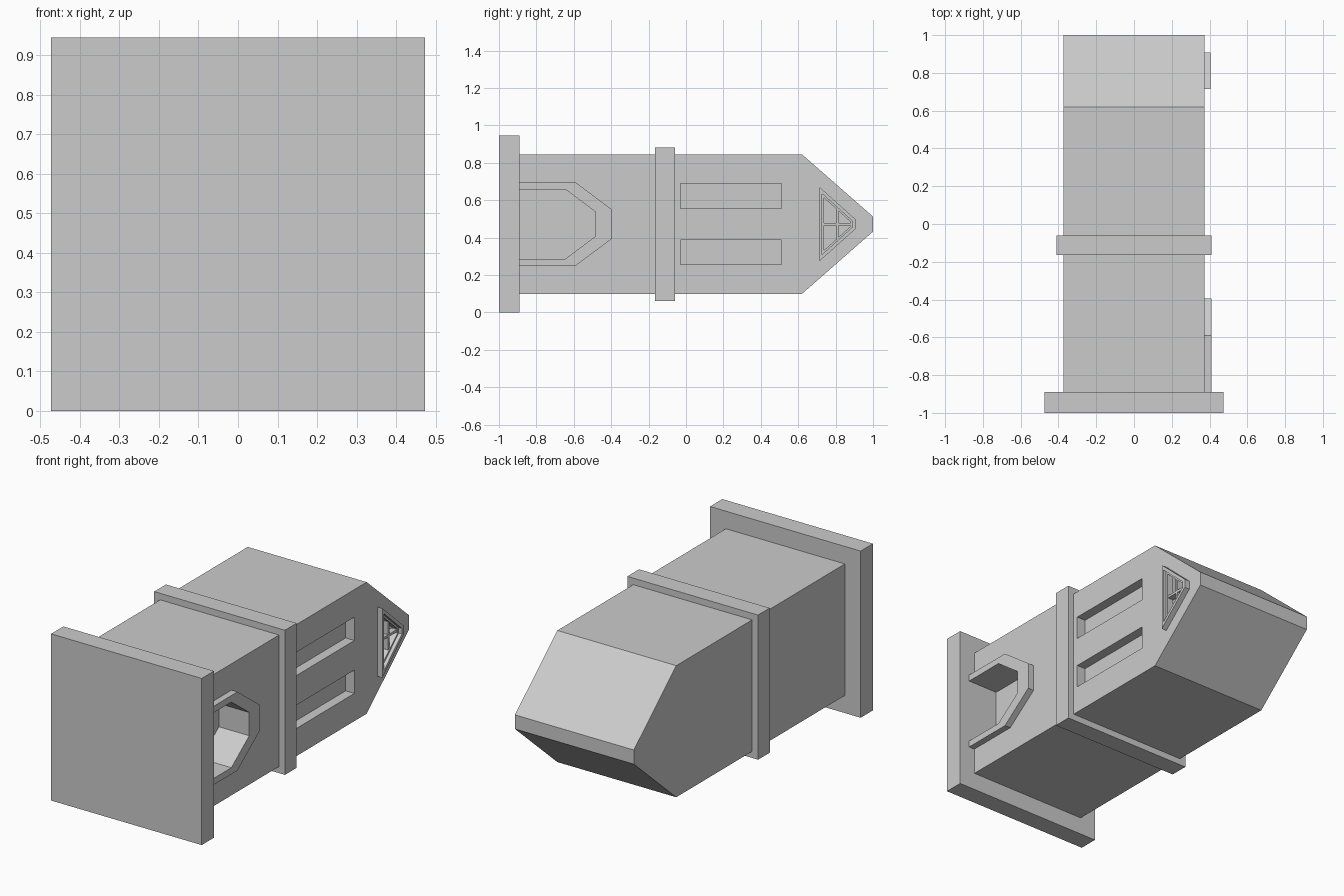
import bpy, bmesh

cube = bpy.data.objects.get("Cube")
if cube:
    bpy.data.objects.remove(cube, do_unlink=True)

stone = bpy.data.materials.new("light_grey")
stone.use_nodes = True
grey = (0.6, 0.6, 0.6, 1)
stone.diffuse_color = grey
stone.node_tree.nodes["Principled BSDF"].inputs["Base Color"].default_value = grey

MID = 0.4725   # height of the horizontal symmetry plane
WALL = 0.373   # half width of the tower body


def finish(name, bm):
    bmesh.ops.recalc_face_normals(bm, faces=bm.faces)
    mesh = bpy.data.meshes.new(name)
    bm.to_mesh(mesh)
    bm.free()
    mesh.materials.append(stone)
    obj = bpy.data.objects.new(name, mesh)
    bpy.context.collection.objects.link(obj)
    return obj


def mirrored(half):
    """Complete a (y, half height) outline below the symmetry plane."""
    return [(y, MID + h) for y, h in half] + [(y, MID - h) for y, h in reversed(half)]


def prism(name, outline, x0, x1):
    bm = bmesh.new()
    a, b = [[bm.verts.new((x, y, z)) for y, z in outline] for x in (x0, x1)]
    bm.faces.new(a)
    bm.faces.new(b)
    for i in range(len(a)):
        j = (i + 1) % len(a)
        bm.faces.new((a[i], a[j], b[j], b[i]))
    return finish(name, bm)


def box(name, x0, x1, y0, y1, z0, z1):
    return prism(name, [(y0, z0), (y1, z0), (y1, z1), (y0, z1)], x0, x1)


def trim(name, outer, inner, x0, x1, closed):
    """Flat moulding between two matching outlines."""
    bm = bmesh.new()
    loops = [[bm.verts.new((x, y, z)) for y, z in line]
             for line, x in ((outer, x0), (outer, x1), (inner, x1), (inner, x0))]
    n = len(outer)
    for i in range(n if closed else n - 1):
        j = (i + 1) % n
        for k in range(4):
            a, b = loops[k], loops[(k + 1) % 4]
            bm.faces.new((a[i], a[j], b[j], b[i]))
    if not closed:
        for i in (0, n - 1):
            bm.faces.new([loop[i] for loop in loops])
    return finish(name, bm)


def carve(obj, cutter):
    mod = obj.modifiers.new("recess", 'BOOLEAN')
    mod.operation = 'DIFFERENCE'
    mod.solver = 'EXACT'
    mod.object = cutter
    bpy.context.view_layer.update()
    graph = bpy.context.evaluated_depsgraph_get()
    mesh = bpy.data.meshes.new_from_object(obj.evaluated_get(graph))
    obj.modifiers.clear()
    obj.data = mesh
    bpy.data.objects.remove(cutter, do_unlink=True)


# Main volumes: base slab, gabled body, middle band
box("base_slab", -MID, MID, -1, -0.89, 0, 2 * MID)
body = prism("tower_body", mirrored([(-0.93, 0.373), (0.62, 0.373), (1, 0.04)]), -WALL, WALL)
box("middle_band", -0.41, 0.41, -0.165, -0.06, MID - 0.41, MID + 0.41)

# Doorway recess and its moulding
door_outer = mirrored([(-0.89, 0.223), (-0.59, 0.223), (-0.395, 0.077)])
door_inner = mirrored([(-0.89, 0.186), (-0.645, 0.186), (-0.485, 0.066)])
carve(body, prism("door_cutter", door_inner, 0.22, 0.5))
trim("door_frame", door_outer, door_inner, WALL - 0.005, 0.41, False)

# Two long wall slots
for side in (-1, 1):
    z = MID + side * 0.15
    carve(body, box("slot_cutter", 0.318, 0.5, -0.03, 0.51, z - 0.066, z + 0.066))

# Gable window: opening, outer moulding, sash and glazing bars
window_outer = mirrored([(0.715, 0.197), (0.907, 0.025)])
window_inner = mirrored([(0.728, 0.162), (0.89, 0.016)])
sash_inner = mirrored([(0.738, 0.14), (0.88, 0.012)])
carve(body, prism("window_cutter", window_inner, 0.32, 0.5))
trim("window_frame", window_outer, window_inner, WALL - 0.005, 0.405, True)
trim("window_sash", window_inner, sash_inner, 0.345, 0.385, True)
box("window_bar_across", 0.345, 0.38, 0.73, 0.885, MID - 0.007, MID + 0.007)
box("window_bar_upright", 0.345, 0.38, 0.802, 0.816, MID - 0.08, MID + 0.08)
